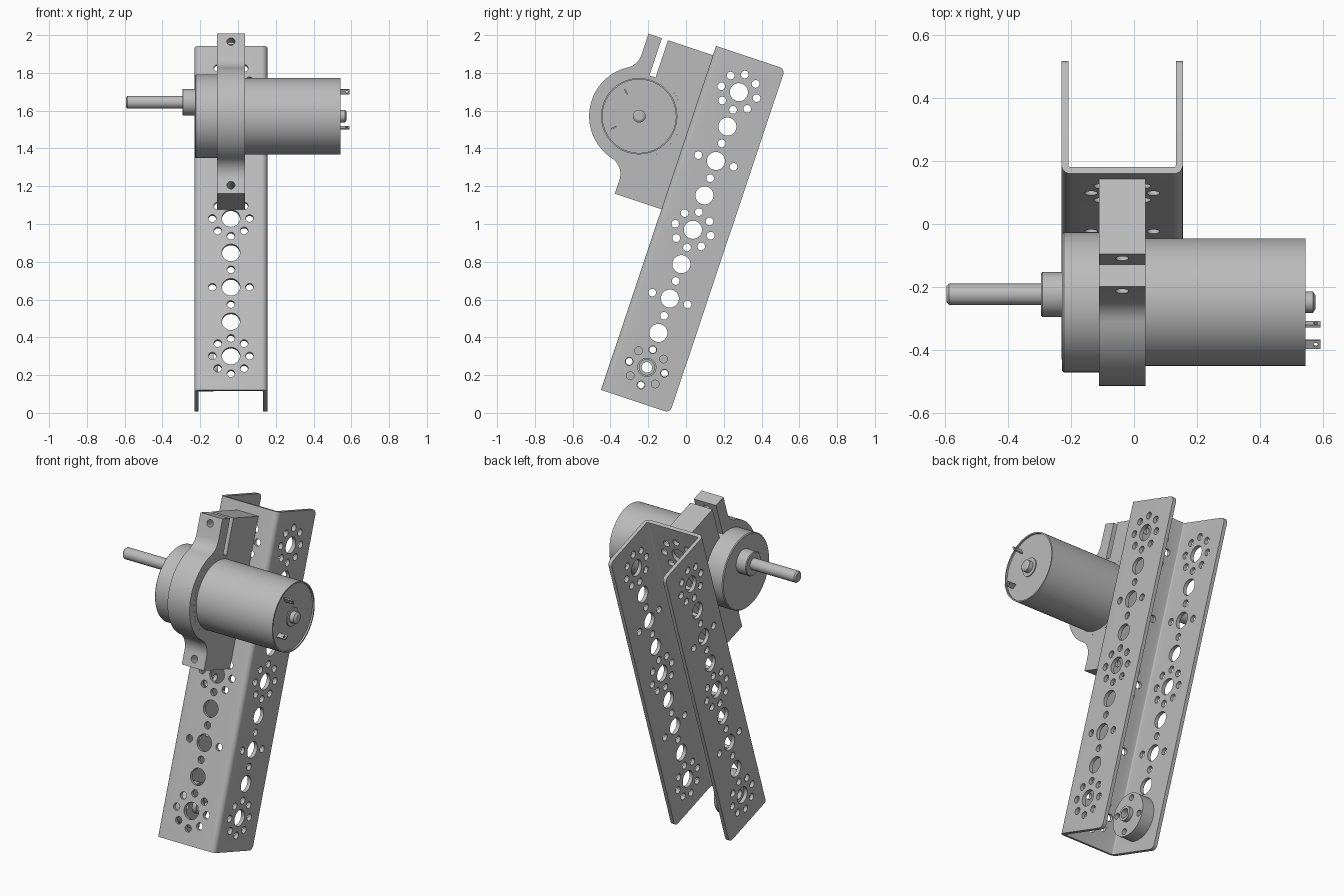
import bpy, bmesh
from math import radians, cos, sin, pi
from mathutils import Matrix, Vector

cube = bpy.data.objects.get("Cube")
if cube:
    bpy.data.objects.remove(cube)

grey = bpy.data.materials.new("metal_grey")
grey.use_nodes = True
COLOR = (0.5, 0.5, 0.5, 1)
grey.diffuse_color = COLOR
grey.node_tree.nodes["Principled BSDF"].inputs["Base Color"].default_value = COLOR

# Local frame: x across, y from web to flange edge, z along the channel
TILT = Matrix.Translation((-0.0375, -0.45, 0.122)) @ Matrix.Rotation(radians(-18.5), 4, 'X')
LENGTH, HALF, WALL, PITCH = 1.92, 0.1925, 0.022, 0.192
RING, SMALL, LARGE = 0.0985, 0.0205, 0.048
AXIS = Vector((0, -0.268, 1.438))      # motor axis


def finish(name, bm):
    bmesh.ops.recalc_face_normals(bm, faces=bm.faces)
    me = bpy.data.meshes.new(name)
    bm.to_mesh(me)
    bm.free()
    me.materials.append(grey)
    ob = bpy.data.objects.new(name, me)
    bpy.context.collection.objects.link(ob)
    ob.matrix_world = TILT
    return ob


def activate(ob):
    bpy.ops.object.select_all(action='DESELECT')
    ob.select_set(True)
    bpy.context.view_layer.objects.active = ob


def smooth(ob):
    activate(ob)
    bpy.ops.object.shade_smooth_by_angle(angle=radians(30))
    return ob


def cut(ob, holes):
    """Subtract cylinders given as (centre, axis, radius, depth)."""
    bm = bmesh.new()
    for centre, axis, r, depth in holes:
        turn = Vector(axis).to_track_quat('Z', 'Y').to_matrix().to_4x4()
        bmesh.ops.create_cone(bm, cap_ends=True, segments=28, radius1=r, radius2=r,
                              depth=depth, matrix=Matrix.Translation(centre) @ turn)
    cutter = finish("hole_cutter", bm)
    cutter.hide_render = True
    mod = ob.modifiers.new("holes", 'BOOLEAN')
    mod.operation, mod.solver, mod.object = 'DIFFERENCE', 'EXACT', cutter
    activate(ob)
    bpy.ops.object.modifier_apply(modifier=mod.name)
    bpy.data.objects.remove(cutter)


def prism(points, step):
    bm = bmesh.new()
    face = bm.faces.new([bm.verts.new(p) for p in points])
    ext = bmesh.ops.extrude_face_region(bm, geom=[face], use_keep_orig=True)
    moved = [v for v in ext["geom"] if isinstance(v, bmesh.types.BMVert)]
    bmesh.ops.translate(bm, verts=moved, vec=step)
    return bm


def lathe(name, profile, centre, closed=False, n=72):
    """Revolve (x, radius) points about an x-parallel axis."""
    bm = bmesh.new()
    rings = []
    for x, r in profile:
        if r == 0:
            rings.append([bm.verts.new((x, centre.y, centre.z))] * n)
        else:
            rings.append([bm.verts.new((x, centre.y + r * cos(2 * pi * i / n),
                                        centre.z + r * sin(2 * pi * i / n))) for i in range(n)])
    pairs = list(zip(rings, rings[1:])) + ([(rings[-1], rings[0])] if closed else [])
    for a, b in pairs:
        for i in range(n):
            j = (i + 1) % n
            bm.faces.new(list(dict.fromkeys((a[i], a[j], b[j], b[i]))))
    return smooth(finish(name, bm))


def arc(cx, cy, r, start, end, n):
    steps = [radians(start + (end - start) * i / n) for i in range(n + 1)]
    return [(cx + r * cos(a), cy + r * sin(a)) for a in steps]


# Channel: bent U section with rounded flange corners
R, r = 0.03, 0.008
side = [(HALF, 2 * HALF), (HALF - WALL, 2 * HALF)]
inner = arc(HALF - WALL - r, WALL + r, r, 0, -90, 4)
outer = arc(HALF - R, R, R, -90, 0, 6)
half = side[1:] + inner
section = half + [(-x, y) for x, y in reversed(half)]
section += [(-HALF, 2 * HALF)] + [(-x, y) for x, y in reversed(outer)] + outer + side[:1]
bm = prism([(x, y, 0) for x, y in section], (0, 0, LENGTH))
corners = [e for e in bm.edges if all(v.co.y > 2 * HALF - 0.001 for v in e.verts)
           and abs(e.verts[0].co.z - e.verts[1].co.z) < 0.001]
bmesh.ops.bevel(bm, geom=corners, offset=0.03, segments=5, profile=0.5, affect='EDGES')
channel = finish("channel", bm)

# Hole pattern as (across, along, radius)
pattern = []
for i in range(9):
    z = PITCH * (i + 1) - 0.002
    pattern.append((0, z, LARGE))
    if i % 4 == 0:
        pattern += [(a, z + b, SMALL) for a, b in arc(0, 0, RING, 0, 315, 7)]
    elif i % 2 == 0:
        pattern += [(s * RING, z, SMALL) for s in (-1, 1)]
    if i in (1, 2, 5, 6):
        pattern.append((0, z + (PITCH / 2 if i % 4 == 1 else PITCH / 2 * (1 if i == 6 else -1)), SMALL)) \
            if i % 4 == 1 else None
for i in (1, 2, 5, 6):      # single holes between the large ones
    if i % 4 == 2:
        pattern.append((0, PITCH * (i + 1.5), SMALL))
cut(channel, [((0, HALF + a, z), (1, 0, 0), rad, 0.6) for a, z, rad in pattern]
    + [((a, 0, z), (0, 1, 0), rad, 0.1) for a, z, rad in pattern])
smooth(channel)

# Motor clamp: split ring with two screw ears and a flat back
profile = [(0.268, -0.43), (0.268, 0.43), (0.017, 0.43)]
profile += arc(0, 0, 0.222, 85.6, -265.6, 72)
profile += [(-0.017, 0.43), (-0.092, 0.43)]
profile += arc(-0.192, 0.31, 0.1, 0, -58.2, 10)
profile += arc(0, 0, 0.265, 121.8, 255.4, 36)[1:]
profile += arc(-0.092, -0.353, 0.1, 75.4, 0, 10)[1:]
profile.append((0.008, -0.43))
clamp = finish("motor_clamp", prism([(-0.073, AXIS.y + a, AXIS.z + b) for a, b in profile],
                                    (0.147, 0, 0)))
cut(clamp, [((0, -0.3, 1.824), (0, 1, 0), 0.021, 0.3),
            ((0, -0.25, 1.056), (0, 1, 0), 0.021, 0.3)])
smooth(clamp)

# Gearbox, motor can and rear bearing
lathe("gearbox", [(-0.19, 0), (-0.19, 0.217), (-0.185, 0.222), (0.0745, 0.222), (0.0745, 0)], AXIS)
lathe("motor_can", [(0.06, 0), (0.06, 0.202), (0.581, 0.202), (0.581, 0.194),
                    (0.571, 0.194), (0.571, 0)], AXIS)
lathe("rear_bearing", [(0.565, 0), (0.565, 0.055), (0.577, 0.055), (0.577, 0.034),
                       (0.604, 0.034), (0.612, 0.022), (0.612, 0)], AXIS, n=32)

# Offset output shaft
shaft_axis = AXIS + Vector((0, 0, 0.078))
lathe("shaft_collar", [(-0.185, 0), (-0.185, 0.071), (-0.253, 0.071), (-0.257, 0.067),
                       (-0.257, 0)], shaft_axis, n=48)
lathe("output_shaft", [(-0.25, 0), (-0.25, 0.034), (-0.548, 0.034), (-0.556, 0.026),
                       (-0.556, 0)], shaft_axis, n=40)

# Terminal tabs, set radially on the motor end
for label, s in (("upper", 1), ("lower", -1)):
    mid = AXIS + Vector((0.598, -0.107, s * 0.1))
    turn = Matrix.Rotation(radians(-45 * s), 4, 'X')
    bm = bmesh.new()
    bmesh.ops.create_cube(bm, size=1, matrix=Matrix.Translation(mid) @ turn
                          @ Matrix.Diagonal((0.06, 0.03, 0.008, 1)))
    tab = finish(label + "_terminal", bm)
    cut(tab, [(mid + Vector((0.015, 0, 0)), turn @ Vector((0, 0, 1)), 0.007, 0.05)])

# Hub on the inside of the right flange
hub_axis = Vector((0, HALF, PITCH - 0.002))
hub = lathe("hub", [(-0.1705, 0.028), (-0.1705, 0.128), (-0.0925, 0.128), (-0.0925, 0.043),
                    (-0.068, 0.043), (-0.068, 0.028)], hub_axis, closed=True)
cut(hub, [((-0.13, HALF + a, hub_axis.z + b), (1, 0, 0), 0.018, 0.2)
          for a, b in arc(0, 0, RING, 0, 270, 3)])
smooth(hub)
